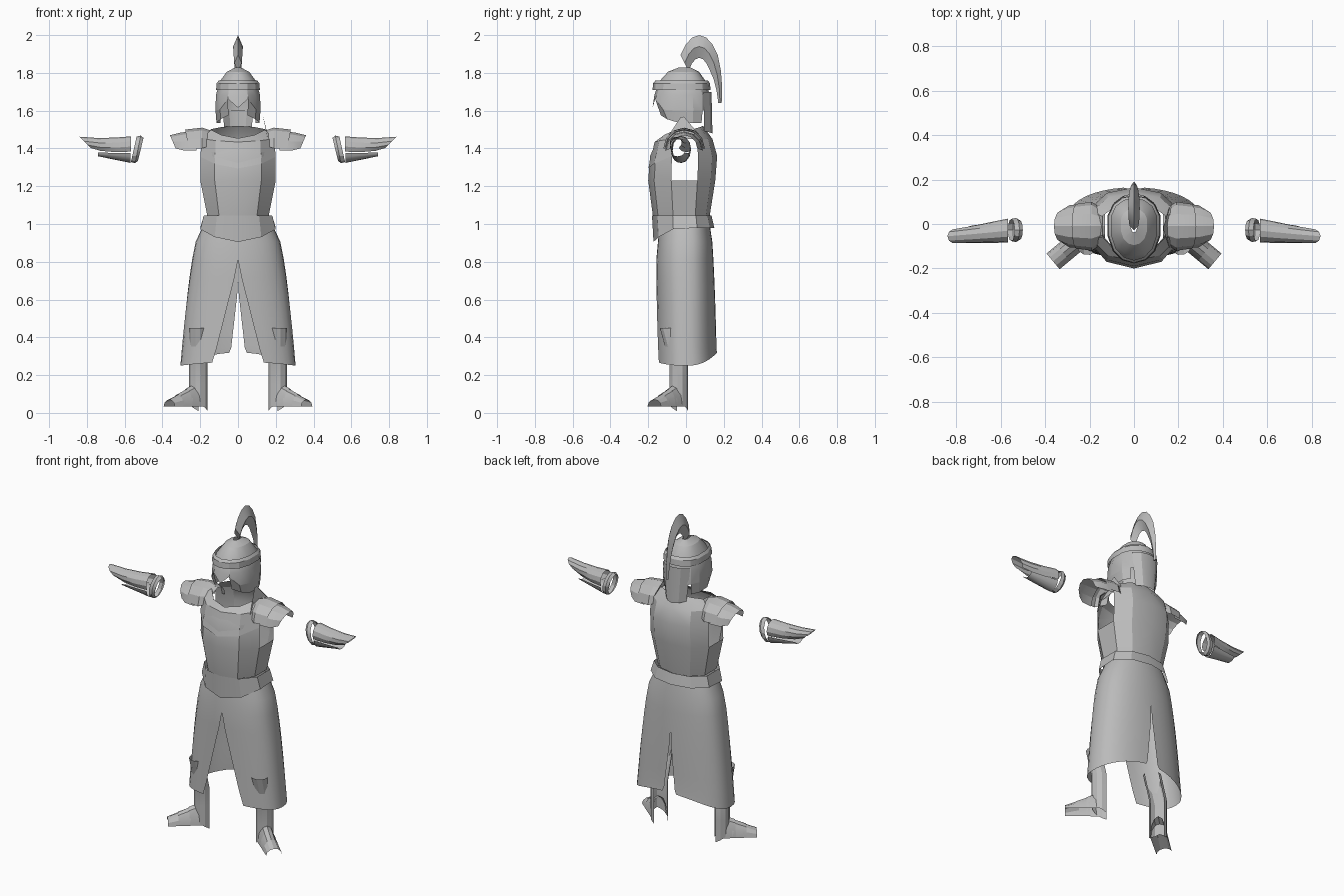
import bpy, bmesh
from math import sin, cos, pi, asin, radians, copysign
from mathutils import Vector

cube = bpy.data.objects.get("Cube")
if cube:
    bpy.data.objects.remove(cube)

steel_colour = (.5, .5, .5, 1)
steel = bpy.data.materials.new("grey_steel")
steel.use_nodes = True
steel.diffuse_color = steel_colour
steel.node_tree.nodes["Principled BSDF"].inputs["Base Color"].default_value = steel_colour


def loft(name, rings, closed=False, mirror=True, openings=()):
    """Skin a list of equal-length rings; openings holds (ring, segment) pairs to leave out."""
    bm = bmesh.new()
    rows = [[bm.verts.new(point) for point in ring] for ring in rings]
    count = len(rows[0])
    segments = count if closed else count - 1
    for i, (lower, upper) in enumerate(zip(rows, rows[1:])):
        for j in range(segments):
            if (i, j) not in openings:
                k = (j + 1) % count
                bm.faces.new((lower[j], lower[k], upper[k], upper[j]))
    if closed:
        bm.faces.new(rows[0])
        bm.faces.new(rows[-1])
    bmesh.ops.recalc_face_normals(bm, faces=bm.faces)
    mesh = bpy.data.meshes.new(name)
    bm.to_mesh(mesh)
    bm.free()
    mesh.materials.append(steel)
    obj = bpy.data.objects.new(name, mesh)
    bpy.context.collection.objects.link(obj)
    if mirror:
        obj.modifiers.new("mirror", 'MIRROR').use_clip = True
    bpy.ops.object.select_all(action='DESELECT')
    obj.select_set(True)
    bpy.context.view_layer.objects.active = obj
    bpy.ops.object.shade_smooth_by_angle(angle=radians(25))


def half_ring(z, width, front, back, count=5, front_rise=0, back_rise=0, front_slit=0, back_slit=0):
    """Left half of a rounded section, running from front to back."""
    start = asin(front_slit / width)
    stop = pi - asin(back_slit / width)
    ring = []
    for i in range(count + 1):
        angle = start + (stop - start) * i / count
        c = cos(angle)
        depth, rise = (front, front_rise) if c > 0 else (back, back_rise)
        y = -copysign(abs(c) ** .8, c) * depth
        ring.append(Vector((width * sin(angle), y, z + rise * c * c)))
    return ring


def side_arc(x, y, z, radius, tall=1, start=0, stop=180, lean=0, count=8):
    """Arc around the x axis; lean pushes its top outward."""
    ring = []
    for i in range(count + 1):
        angle = radians(start + (stop - start) * i / count)
        up = sin(angle)
        ring.append(Vector((x + lean * up, y + radius * cos(angle), z + radius * tall * up)))
    return ring


# Breastplate and backplate, open at the neck and arms
shoulder_ring = half_ring(1.45, .2, .16, .14, front_rise=-.02)
neck_ring = half_ring(1.5, .15, .13, .09, front_rise=-.05, back_rise=.02)
loft("cuirass", [
    half_ring(1.04, .17, .175, .125),
    half_ring(1.23, .21, .2, .155),
    half_ring(1.36, .21, .19, .165),
    shoulder_ring,
    neck_ring,
], openings=((1, 2), (2, 2)))

# Plate lying over the upper chest
lift = Vector((0, -.006, .004))
gorget_rim = half_ring(1.36, .21, .194, .16, front_rise=-.07)
loft("gorget", [[point + lift for point in ring[:3]] for ring in (gorget_rim, shoulder_ring, neck_ring)])

# Belt with a pointed front
loft("belt", [
    half_ring(1.045, .19, .18, .135),
    half_ring(.98, .21, .172, .15, front_rise=-.075),
])

# Long skirt slit at front and back, widening towards the hem
skirt_rings = []
steps = 8
for i in range(steps + 1):
    t = i / steps
    hem = t == 1
    skirt_rings.append(half_ring(
        1 - .75 * t,
        width=.18 + .125 * t ** .5,
        front=.14 + .017 * min(1, t * steps / 2),
        back=.125 + .04 * t ** .5,
        count=16,
        front_rise=.02 if hem else 0,
        back_rise=.07 if hem else 0,
        front_slit=max(0, t - .28) * .19,
        back_slit=max(0, t - .45) * .085,
    ))
loft("skirt", skirt_rings)

# Helmet bowl with a beaked face edge and notched eyes
bowl = []
for elevation in (83, 60, 35, 10):
    reach = cos(radians(elevation))
    height = sin(radians(elevation))
    bowl.append(half_ring(1.65 + .18 * height, .122 * reach, .02 + .15 * reach, .01 + .118 * reach, count=7))
rim = half_ring(1.6, .122, .177, .128, count=7, front_rise=.015)
rim[1].z += .05
loft("helmet", bowl + [rim])

# Cheek guards hanging below the bowl
jaw = half_ring(1.535, .117, .145, .12, count=7, front_rise=.05)
loft("cheek_guards", [rim[1:6], jaw[1:6]])

# Raised brow band
loft("brow_band", [
    half_ring(z, .104 + grow, .162 + grow, .115 + grow, count=7)
    for z, grow in ((1.76, 0), (1.745, .012), (1.71, .015))
])

# Neck guard at the back of the helmet
loft("neck_guard", [
    half_ring(1.7, .12, .13, .135, count=7)[5:],
    half_ring(1.5, .09, .13, .14, count=7, back_rise=-.02)[5:],
])

# Curved plume, diamond in section, thinning towards its tail
plume = []
steps = 9
for i in range(steps + 1):
    angle = radians(135 * i / steps)
    spread = min(1, .3 + 2 * i / steps)
    thickness = .006 + .02 * sin(angle)


    def plume_point(x, offset):
        return Vector((x, .07 + (.11 + .03 * offset) * cos(angle), 1.64 + (.3 + .06 * offset) * sin(angle)))


    plume.append([
        plume_point(0, spread), plume_point(thickness, 0),
        plume_point(0, -spread), plume_point(-thickness, 0),
    ])
loft("plume", plume, closed=True, mirror=False)

# Layered shoulder plates
loft("pauldron_upper_plates", [
    side_arc(.13, -.01, 1.42, .07, count=6),
    side_arc(.19, -.01, 1.4, .11, count=6),
    side_arc(.26, -.01, 1.4, .1, lean=.02, count=6),
])
loft("pauldron_lower_plates", [
    side_arc(.22, -.01, 1.39, .1, count=6),
    side_arc(.29, -.01, 1.39, .095, lean=.01, count=6),
    side_arc(.33, -.01, 1.4, .07, lean=.03, count=6),
])

# Upright neck plate on the left shoulder, narrowing to its top
guard_base = (Vector((.16, -.11, 1.44)), Vector((.16, .08, 1.46)))
guard_tip = Vector((.13, -.02, 1.58))
loft("shoulder_guard", [
    [corner.lerp(guard_tip, amount) for corner in guard_base] for amount in (0, .5, .9)
], mirror=False)

# Elbow cuffs with a raised middle
loft("elbow_cuffs", [
    side_arc(x, -.027, 1.395, radius, tall=1.35, stop=360, lean=-.015, count=12)
    for x, radius in ((.515, .045), (.53, .054), (.552, .05))
])

# Forearm plates tapering to an outward-leaning guard over the hand
bracer = []
for t in (0, .35, .7, 1):
    flare = t ** 3
    wrap = 30 + 30 * t
    bracer.append(side_arc(
        .567 + .24 * t, -.03 - .025 * t, 1.41 + .02 * flare,
        radius=.054 - .022 * t, start=-wrap, stop=180 + wrap, lean=.032 * flare,
    ))
loft("bracer_upper_plates", bracer)
loft("bracer_lower_plates", [
    side_arc(.57, -.03, 1.38, .047, tall=1.2, start=185, stop=355),
    side_arc(.74, -.045, 1.38, .036, tall=.6, start=185, stop=355),
])

# Greaves, open at the back, turned outward with pointed heels
toe_direction = Vector((.77, -.64, 0))
across = Vector((.64, .77, 0))
up = Vector((0, 0, 1))
ankle = Vector((.21, -.04, 0))
greaves = []
for t in (0, .25, .5, .8, 1):
    row = []
    for i in range(-4, 5):
        angle = radians(130 * i / 4)
        heel_drop = .065 * abs(i) / 4 if t == 1 else 0
        centre = ankle + up * (.45 - .375 * t - heel_drop)
        centre.y -= .05 * max(0, 1 - 2 * t)
        row.append(centre + (toe_direction * cos(angle) + across * sin(angle)) * .05)
    greaves.append(row)
loft("greaves", greaves)


# Overlapping foot plates sloping down to the toes
def foot_arc(distance, lift):
    top = .13 - .5 * distance + lift
    count = 6
    ring = []
    for i in range(count + 1):
        angle = pi * i / count
        ring.append(ankle + toe_direction * distance + across * cos(angle) * .046 + up * (.035 + top * sin(angle)))
    return ring


for name, start in (("ankle_plates", 0), ("instep_plates", .06), ("toe_plates", .12)):
    loft(name, [foot_arc(start, 0), foot_arc(start + .08, .005)])
